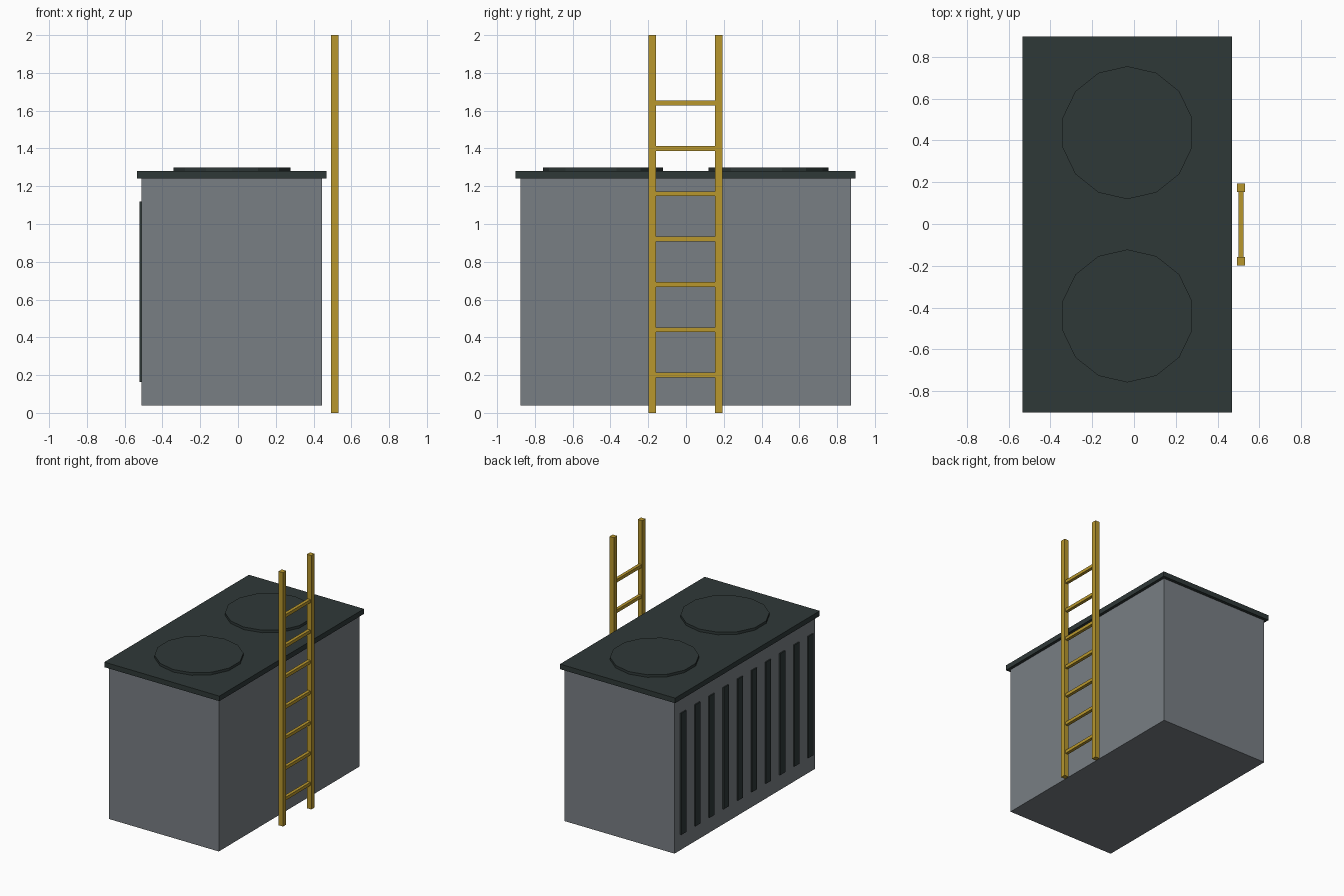
import bpy

cube = bpy.data.objects.get("Cube")
if cube:
    bpy.data.objects.remove(cube, do_unlink=True)


def make_material(name, rgb):
    mat = bpy.data.materials.new(name)
    mat.use_nodes = True
    color = (*rgb, 1.0)
    mat.diffuse_color = color
    mat.node_tree.nodes["Principled BSDF"].inputs["Base Color"].default_value = color
    return mat


grey = make_material("casing grey", (0.19, 0.21, 0.23))
dark = make_material("dark slate", (0.028, 0.04, 0.039))
yellow = make_material("safety yellow", (0.48, 0.31, 0.027))


def box(name, x, y, z, mat):
    """Box from (min, max) ranges on each axis."""
    ranges = (x, y, z)
    bpy.ops.mesh.primitive_cube_add(size=1, location=[(a + b) / 2 for a, b in ranges])
    obj = bpy.context.object
    obj.name = name
    obj.scale = [b - a for a, b in ranges]
    bpy.ops.object.transform_apply(location=False, rotation=False, scale=True)
    obj.data.materials.append(mat)
    return obj


# Casing and overhanging lid
box("casing", (-0.512, 0.446), (-0.876, 0.874), (0.04, 1.24), grey)
box("lid", (-0.534, 0.469), (-0.902, 0.898), (1.24, 1.28), dark)

# Two low fan covers on the lid
for side, y in (("front", -0.44), ("back", 0.437)):
    bpy.ops.mesh.primitive_cylinder_add(
        vertices=14, radius=0.318, depth=0.02, location=(-0.032, y, 1.29))
    cover = bpy.context.object
    cover.name = side + "_fan_cover"
    cover.data.materials.append(dark)

# Row of upright vent slats on the right side
slats = 10
for i in range(slats):
    y = -0.02 + (i - (slats - 1) / 2) * 0.176
    box(f"vent_slat_{i + 1}", (-0.522, -0.511), (y - 0.031, y + 0.031), (0.163, 1.12), dark)

# Ladder rails and rungs on the left side
for side, y in (("front", -0.178), ("back", 0.174)):
    box(side + "_ladder_rail", (0.492, 0.531), (y - 0.02, y + 0.02), (0, 2), yellow)
for i in range(7):
    z = 0.2 + 0.24 * i
    box(f"ladder_rung_{i + 1}", (0.499, 0.524), (-0.16, 0.156), (z - 0.0125, z + 0.0125), yellow)
